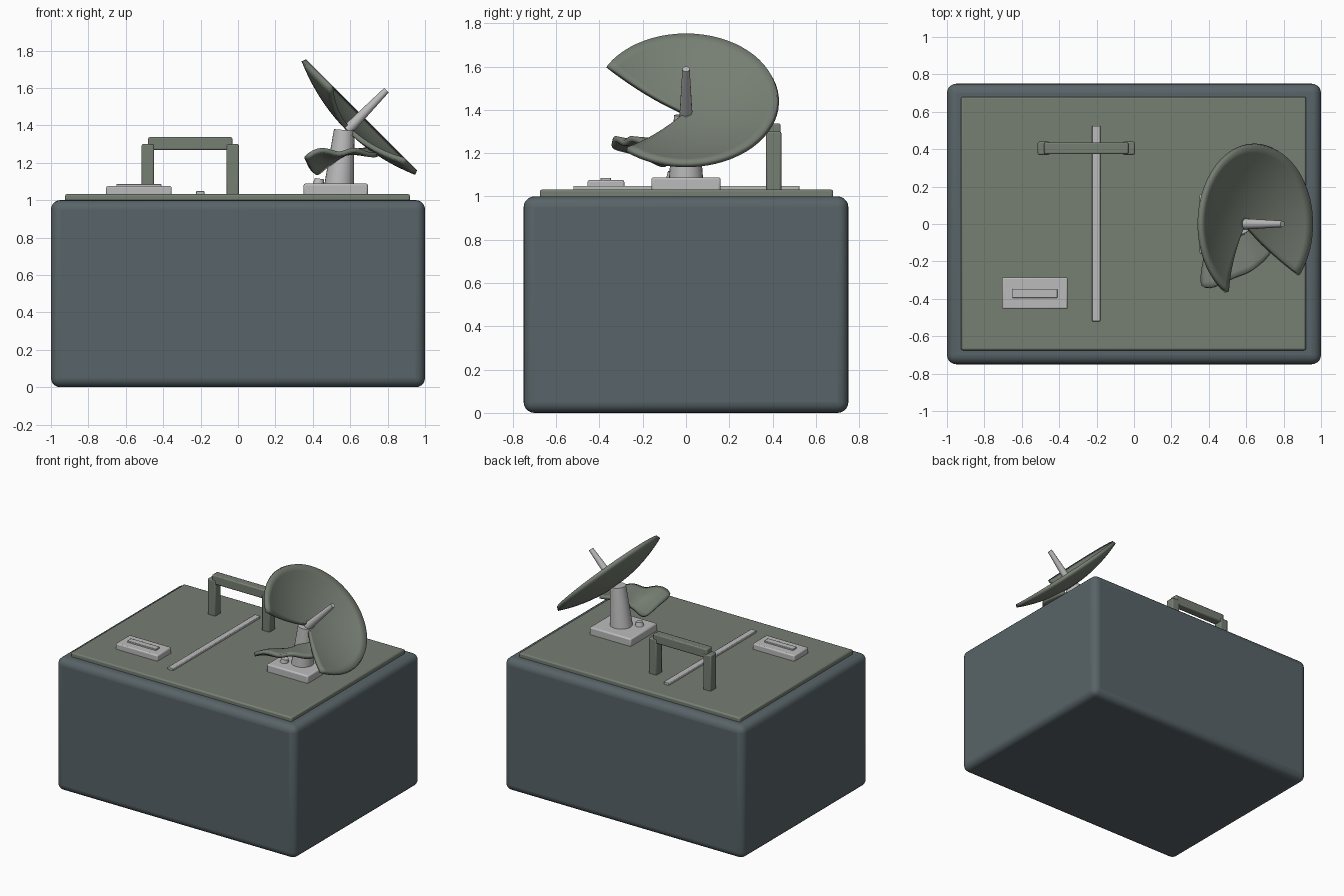
import bpy, math
from mathutils import Matrix, Vector

if "Cube" in bpy.data.objects:
    bpy.data.objects.remove(bpy.data.objects["Cube"])


def material(name, color):
    m = bpy.data.materials.new(name)
    m.diffuse_color = (*color, 1)
    m.use_nodes = True
    m.node_tree.nodes["Principled BSDF"].inputs["Base Color"].default_value = m.diffuse_color
    return m


SLATE = material("slate", (0.098, 0.127, 0.138))
OLIVE = material("olive_grey", (0.181, 0.209, 0.171))
LIGHT = material("light_grey", (0.50, 0.50, 0.50))


def finish(ob, name, mat, angle=35):
    ob.name = name
    ob.data.materials.clear()
    ob.data.materials.append(mat)
    bpy.ops.object.select_all(action='DESELECT')
    ob.select_set(True)
    bpy.context.view_layer.objects.active = ob
    bpy.ops.object.shade_smooth_by_angle(angle=math.radians(angle))
    return ob


def box(name, mat, x, y, z, bevel=0.008, segments=2):
    """Bevelled box from (min, max) ranges."""
    bpy.ops.mesh.primitive_cube_add(size=1)
    ob = bpy.context.object
    ob.data.transform(Matrix.Diagonal((x[1] - x[0], y[1] - y[0], z[1] - z[0], 1)))
    ob.location = [(r[0] + r[1]) / 2 for r in (x, y, z)]
    b = ob.modifiers.new("bevel", 'BEVEL')
    b.width, b.segments = bevel, segments
    return finish(ob, name, mat)


def cone(name, mat, start, end, r1, r2, sides=24):
    """Tapered cylinder between two points."""
    a, b = Vector(start), Vector(end)
    bpy.ops.mesh.primitive_cone_add(vertices=sides, radius1=r1, radius2=r2,
                                    depth=(b - a).length, location=(a + b) / 2)
    ob = bpy.context.object
    ob.rotation_euler = (b - a).to_track_quat('Z', 'Y').to_euler()
    return finish(ob, name, mat)


def sheet(name, mat, rows, thickness, subdivide=0):
    """Thick sheet through a grid of points."""
    n = len(rows[0])
    verts = [p for row in rows for p in row]
    faces = [(i * n + j, (i + 1) * n + j, (i + 1) * n + j + 1, i * n + j + 1)
             for i in range(len(rows) - 1) for j in range(n - 1)]
    me = bpy.data.meshes.new(name)
    me.from_pydata(verts, [], faces)
    ob = bpy.data.objects.new(name, me)
    bpy.context.collection.objects.link(ob)
    finish(ob, name, mat, 50)
    if subdivide:
        s = ob.modifiers.new("smooth", 'SUBSURF')
        s.levels = s.render_levels = subdivide
    t = ob.modifiers.new("thickness", 'SOLIDIFY')
    t.thickness, t.offset = thickness, -1
    return ob


# Main body and top panel
box("body", SLATE, (-1, 1), (-0.75, 0.75), (0, 1), 0.05, 5)
box("top_panel", OLIVE, (-0.925, 0.92), (-0.675, 0.68), (0.98, 1.032), 0.01)

# Seam strip and hatch
box("seam_strip", LIGHT, (-0.225, -0.18), (-0.52, 0.525), (1.02, 1.048), 0.004)
box("hatch", LIGHT, (-0.705, -0.355), (-0.455, -0.285), (1.02, 1.075))
box("hatch_plate", LIGHT, (-0.65, -0.41), (-0.395, -0.347), (1.06, 1.086), 0.003)

# Carrying handle
for side, x in (("left", -0.482), ("right", -0.028)):
    box("handle_post_" + side, OLIVE, (x - 0.033, x + 0.033), (0.37, 0.44), (1.02, 1.3))
box("handle_bar", OLIVE, (-0.48, -0.03), (0.373, 0.437), (1.268, 1.337))

# Antenna mount
box("antenna_base", LIGHT, (0.35, 0.695), (-0.16, 0.16), (1.02, 1.088), 0.01)
cone("antenna_pedestal", LIGHT, (0.54, 0, 1.07), (0.568, 0, 1.375), 0.08, 0.055)
cone("base_knob", LIGHT, (0.43, -0.06, 1.08), (0.435, -0.06, 1.115), 0.032, 0.024, 16)

# Dish: shallow bowl with a missing sector, tilted 45 degrees
RADIUS, DEPTH, RINGS, STEPS = 0.42, 0.09, 10, 52
rows = []
for i in range(RINGS + 1):
    r = RADIUS * max(i / RINGS, 0.01)
    row = []
    for j in range(STEPS + 1):
        a = math.radians(140 + 279 * j / STEPS)
        row.append((r * math.cos(a), r * math.sin(a), DEPTH * (r / RADIUS) ** 2))
    rows.append(row)
dish = sheet("dish", OLIVE, rows, 0.026)
k = math.sqrt(0.5)
dish.matrix_world = Matrix(((-k, 0, k, 0.597), (0, -1, 0, 0), (k, 0, k, 1.392), (0, 0, 0, 1)))

# Feed horn along the dish axis
cone("feed_horn", LIGHT, (0.585, 0, 1.375), (0.794, 0, 1.588), 0.03, 0.017, 16)

# Crumpled torn piece hanging under the dish
outer = [(0.36, -0.36, 1.21), (0.45, -0.335, 1.275), (0.54, -0.285, 1.215),
         (0.62, -0.265, 1.27), (0.69, -0.2, 1.225), (0.76, -0.13, 1.23)]
middle = [(0.375, -0.23, 1.20), (0.45, -0.2, 1.24), (0.52, -0.17, 1.21),
          (0.59, -0.14, 1.25), (0.66, -0.09, 1.23), (0.73, -0.03, 1.24)]
inner = [(0.415, -0.09, 1.11), (0.47, -0.08, 1.17), (0.52, -0.06, 1.2),
         (0.57, -0.03, 1.24), (0.63, 0.0, 1.25), (0.70, 0.06, 1.26)]
sheet("torn_dish_piece", OLIVE, [inner, middle, outer][::-1], 0.026, 2)
